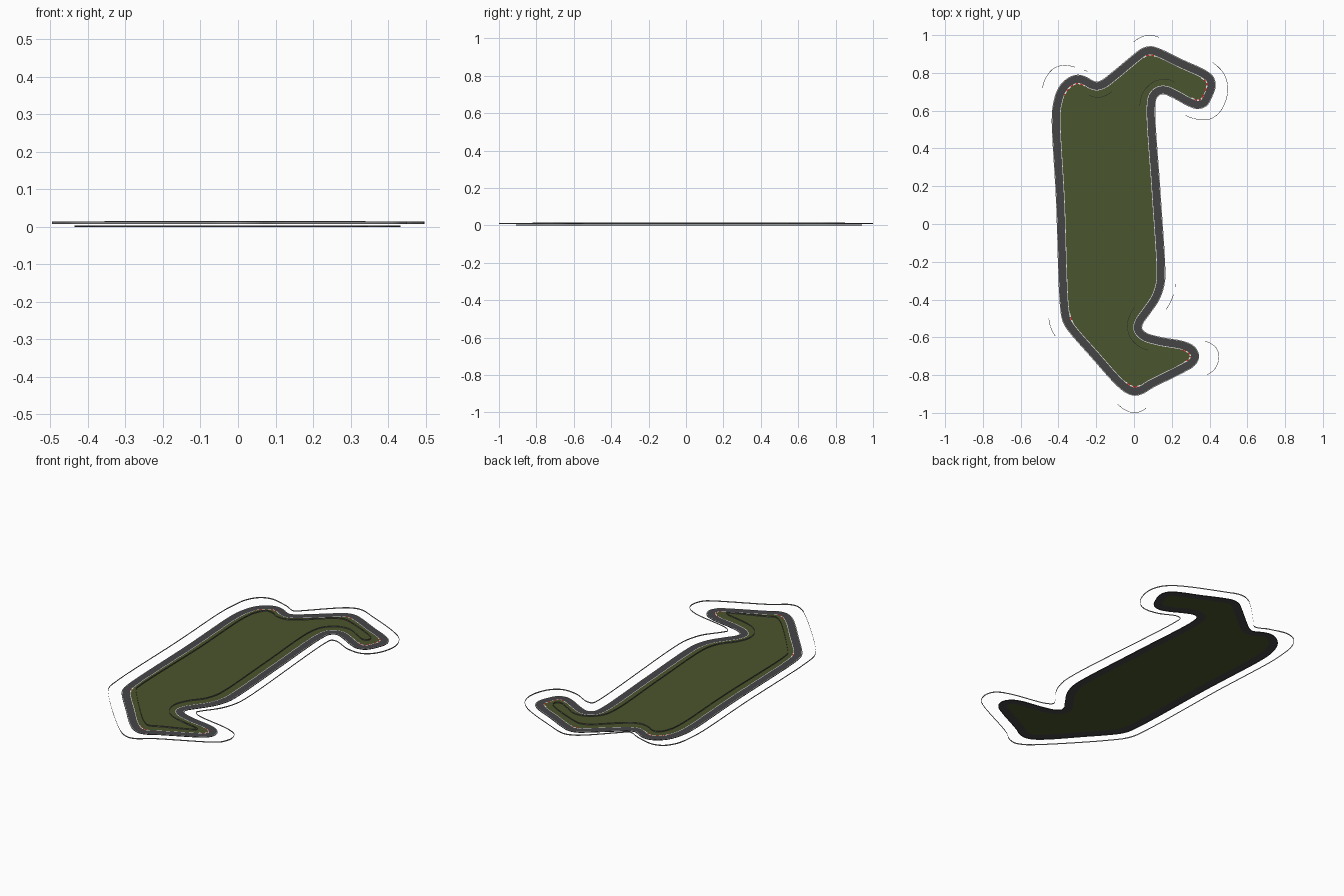
import bpy, bmesh, math
from mathutils import Vector

if "Cube" in bpy.data.objects:
    bpy.data.objects.remove(bpy.data.objects["Cube"])

# ---- colours
def mat(name, c):
    m = bpy.data.materials.new(name)
    m.diffuse_color = (*c, 1)
    m.use_nodes = True
    m.node_tree.nodes["Principled BSDF"].inputs["Base Color"].default_value = m.diffuse_color
    return m
ASPHALT = mat("asphalt", (0.06, 0.058, 0.062))
GRASS = mat("grass", (0.068, 0.09, 0.026))
WHITE = mat("white_paint", (0.8, 0.8, 0.8))
RED = mat("red_kerb", (0.6, 0.02, 0.015))
METAL = mat("rail_grey", (0.3, 0.3, 0.31))

# ---- clockwise guide points, in thousandths
ROAD = [(5,-886),(-30,-875),(-80,-835),(-210,-690),(-327,-556),(-354,-513),(-367,-450),
        (-390,130),(-412,556),(-406,630),(-380,710),(-343,750),(-300,767),(-260,757),
        (-227,738),(-195,730),(-158,743),(-105,783),(16,883),(53,910),(90,918),(132,905),
        (253,847),(370,793),(402,766),(409,730),(390,677),(370,643),(338,632),(296,645),
        (216,688),(164,709),(127,704),(100,677),(90,620),(116,185),(142,-228),(140,-307),
        (116,-386),(63,-466),(26,-520),(21,-560),(53,-595),(132,-620),(264,-645),(306,-667),
        (322,-700),(306,-733),(259,-762),(80,-852),(42,-876)]
OUTER = [(0,-1000),(-45,-985),(-95,-947),(-364,-660),(-438,-555),(-455,-450),(-475,130),
         (-496,550),(-492,650),(-475,755),(-430,820),(-370,840),(-264,815),(-190,785),
         (-150,820),(-30,940),(30,985),(85,1000),(190,963),(430,845),(483,780),(496,700),
         (460,600),(400,555),(310,560),(210,605),(178,600),(172,550),(225,-228),(220,-330),
         (190,-420),(125,-510),(110,-540),(140,-565),(364,-615),(430,-650),(450,-700),
         (430,-765),(385,-800),(100,-945),(50,-985)]
INNER = [(0,-820),(-50,-790),(-280,-530),(-310,-490),(-320,-440),(-335,130),(-355,550),
         (-345,640),(-310,700),(-270,700),(-235,680),(-190,670),(-150,680),(-80,730),
         (40,835),(90,850),(130,840),(310,760),(338,735),(335,708),(310,700),(250,730),
         (180,765),(110,755),(50,700),(30,620),(55,180),(80,-230),(75,-310),(50,-380),
         (-10,-460),(-35,-530),(-20,-600),(30,-650),(120,-680),(230,-705),(240,-715),(60,-795)]

def smooth_loop(pts, step=0.01):
    """Closed centripetal spline through the guide points, evenly resampled."""
    P = [Vector(p) / 1000 for p in pts]
    n, dense = len(P), []
    for i in range(n):
        a, b, c, d = (P[(i + k) % n] for k in (-1, 0, 1, 2))
        t1 = math.sqrt((b - a).length)
        t2 = t1 + math.sqrt((c - b).length)
        t3 = t2 + math.sqrt((d - c).length)
        for k in range(24):
            t = t1 + (t2 - t1) * k / 24
            A1 = a.lerp(b, t / t1)
            A2 = b.lerp(c, (t - t1) / (t2 - t1))
            A3 = c.lerp(d, (t - t2) / (t3 - t2))
            B1 = A1.lerp(A2, t / t2)
            B2 = A2.lerp(A3, (t - t1) / (t3 - t1))
            dense.append(B1.lerp(B2, (t - t1) / (t2 - t1)))
    total = sum((dense[i] - dense[i - 1]).length for i in range(len(dense)))
    count = round(total / step)
    out, run, nxt = [], 0, 0
    for i, p in enumerate(dense):
        q = dense[(i + 1) % len(dense)]
        seg = (q - p).length
        while nxt <= run + seg and len(out) < count:
            out.append(p.lerp(q, (nxt - run) / seg))
            nxt += total / count
        run += seg
    return out

def normal(path, i):
    t = (path[(i + 1) % len(path)] - path[i - 1]).normalized()
    return Vector((-t.y, t.x))          # points to the outside of the circuit

def bend(path, i, w=5):
    """Turning per unit length, negative on right-hand corners."""
    a, b = path[i] - path[i - w], path[(i + w) % len(path)] - path[i]
    return math.atan2(a.x * b.y - a.y * b.x, a.dot(b)) / ((a.length + b.length) / 2)

def add_object(name, bm, mats):
    me = bpy.data.meshes.new(name)
    bm.to_mesh(me)
    bm.free()
    for m in mats:
        me.materials.append(m)
    ob = bpy.data.objects.new(name, me)
    bpy.context.collection.objects.link(ob)
    return ob

def sweep(name, path, profile, mats, keep=None, paint=None):
    """Sweep an open (offset, z) profile round the loop, where keep(i) is true."""
    bm = bmesh.new()
    rows = []
    for i, p in enumerate(path):
        nv = normal(path, i)
        rows.append([bm.verts.new((*(p + nv * o), z)) for o, z in profile])
    for i in range(len(rows)):
        if keep and not keep(i):
            continue
        a, b = rows[i], rows[(i + 1) % len(rows)]
        for k in range(len(profile) - 1):
            f = bm.faces.new((a[k], a[k + 1], b[k + 1], b[k]))
            f.normal_update()
            if f.normal.z < -0.01:
                f.normal_flip()
            f.material_index = paint(i) if paint else 0
    bmesh.ops.delete(bm, geom=[v for v in bm.verts if not v.link_faces], context='VERTS')
    return add_object(name, bm, mats)

road = smooth_loop(ROAD)
HALF = 0.0235

# ---- road ribbon with a shallow outer lip
sweep("road", road, [(-HALF, 0.004), (HALF, 0.004), (HALF, 0.0)], [ASPHALT])

# ---- grass infield
bm = bmesh.new()
face = bm.faces.new([bm.verts.new((*(p - normal(road, i) * HALF), 0.004))
                     for i, p in enumerate(road)])
face.normal_update()
if face.normal.z < 0:
    face.normal_flip()
bmesh.ops.triangulate(bm, faces=[face])
add_object("infield_grass", bm, [GRASS])

# ---- painted edge lines
for side, name in ((-1, "inner_edge_line"), (1, "outer_edge_line")):
    o = side * (HALF - 0.002)
    sweep(name, road, [(o - 0.0016, 0.0046), (o + 0.0016, 0.0046)], [WHITE])

# ---- striped kerbs on the inside of each right-hand corner
sweep("corner_kerb", road, [(-HALF - 0.003, 0.0052), (-HALF + 0.003, 0.0052)], [RED, WHITE],
      keep=lambda i: bend(road, i) < -5, paint=lambda i: (i // 2) % 2)

# ---- guard rails: thin upright ribbons, with a cap round the corners
for pts, name, z0, z1, side in ((OUTER, "outer_rail", 0.007, 0.0135, -1),
                                (INNER, "inner_rail", 0.009, 0.015, 1)):
    path = smooth_loop(pts)
    sweep(name, path, [(0, z0), (0, z1)], [METAL])
    sweep(name + "_corner_cap", path, [(-0.0012, z1), (0.0012, z1)], [METAL],
          keep=lambda i: side * bend(path, i) > 3)
